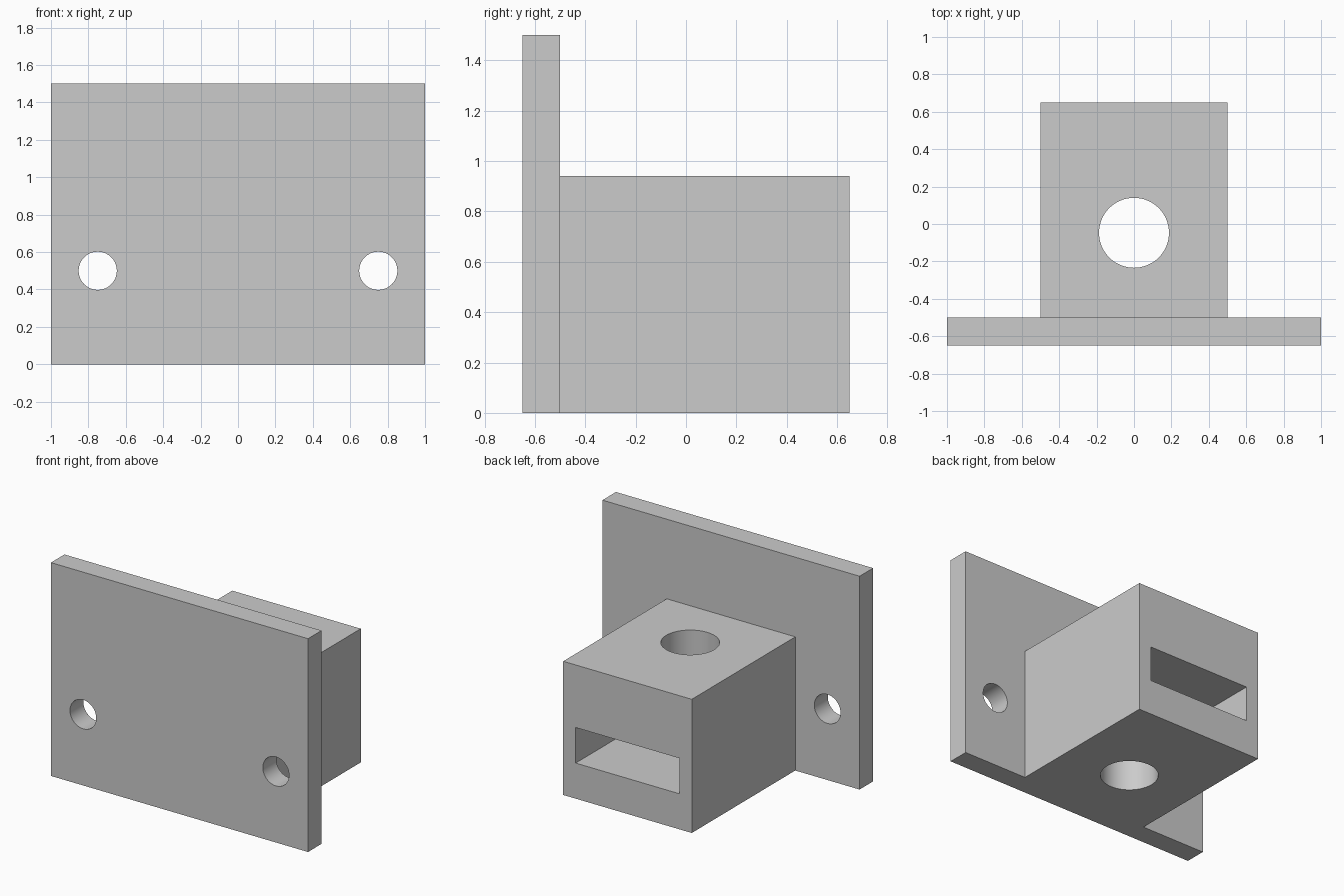
import bpy
import math
from mathutils import Vector

cube = bpy.data.objects.get("Cube")
if cube:
    bpy.data.objects.remove(cube, do_unlink=True)

grey = bpy.data.materials.new("plain_grey")
grey.use_nodes = True
grey.diffuse_color = (0.6, 0.6, 0.6, 1)
grey.node_tree.nodes["Principled BSDF"].inputs["Base Color"].default_value = (0.6, 0.6, 0.6, 1)


def box(name, low, high):
    low, high = Vector(low), Vector(high)
    bpy.ops.mesh.primitive_cube_add(size=1, location=(low + high) / 2)
    ob = bpy.context.object
    ob.name = name
    ob.scale = high - low
    bpy.ops.object.transform_apply(location=True, rotation=False, scale=True)
    ob.data.materials.append(grey)
    return ob


def drill(name, centre, radius, length, tilt=0):
    bpy.ops.mesh.primitive_cylinder_add(vertices=64, radius=radius, depth=length,
                                        location=centre, rotation=(tilt, 0, 0))
    ob = bpy.context.object
    ob.name = name
    ob.data.materials.append(grey)
    return ob


def cut(target, cutter):
    mod = target.modifiers.new(cutter.name, 'BOOLEAN')
    mod.operation = 'DIFFERENCE'
    mod.solver = 'EXACT'
    mod.object = cutter
    bpy.context.view_layer.objects.active = target
    bpy.ops.object.modifier_apply(modifier=mod.name)
    bpy.data.objects.remove(cutter, do_unlink=True)


# Mounting plate with two screw holes
plate = box("mounting_plate", (-1, -0.65, 0), (1, -0.5, 1.5))
for side in (-1, 1):
    cut(plate, drill("screw_hole", (side * 0.75, -0.575, 0.5), 0.102, 0.5, math.pi / 2))

# Block with a vertical bolt hole and a nut slot open at the back
block = box("holder_block", (-0.5, -0.5, 0), (0.5, 0.65, 0.94))
cut(block, drill("bolt_hole", (0, -0.047, 0.5), 0.187, 2))
cut(block, box("nut_slot", (-0.403, -0.45, 0.25), (0.403, 0.8, 0.5)))

# Smooth hole walls, sharp edges
for ob in (plate, block):
    bpy.ops.object.select_all(action='DESELECT')
    ob.select_set(True)
    bpy.context.view_layer.objects.active = ob
    bpy.ops.object.shade_smooth_by_angle(angle=math.radians(30))
